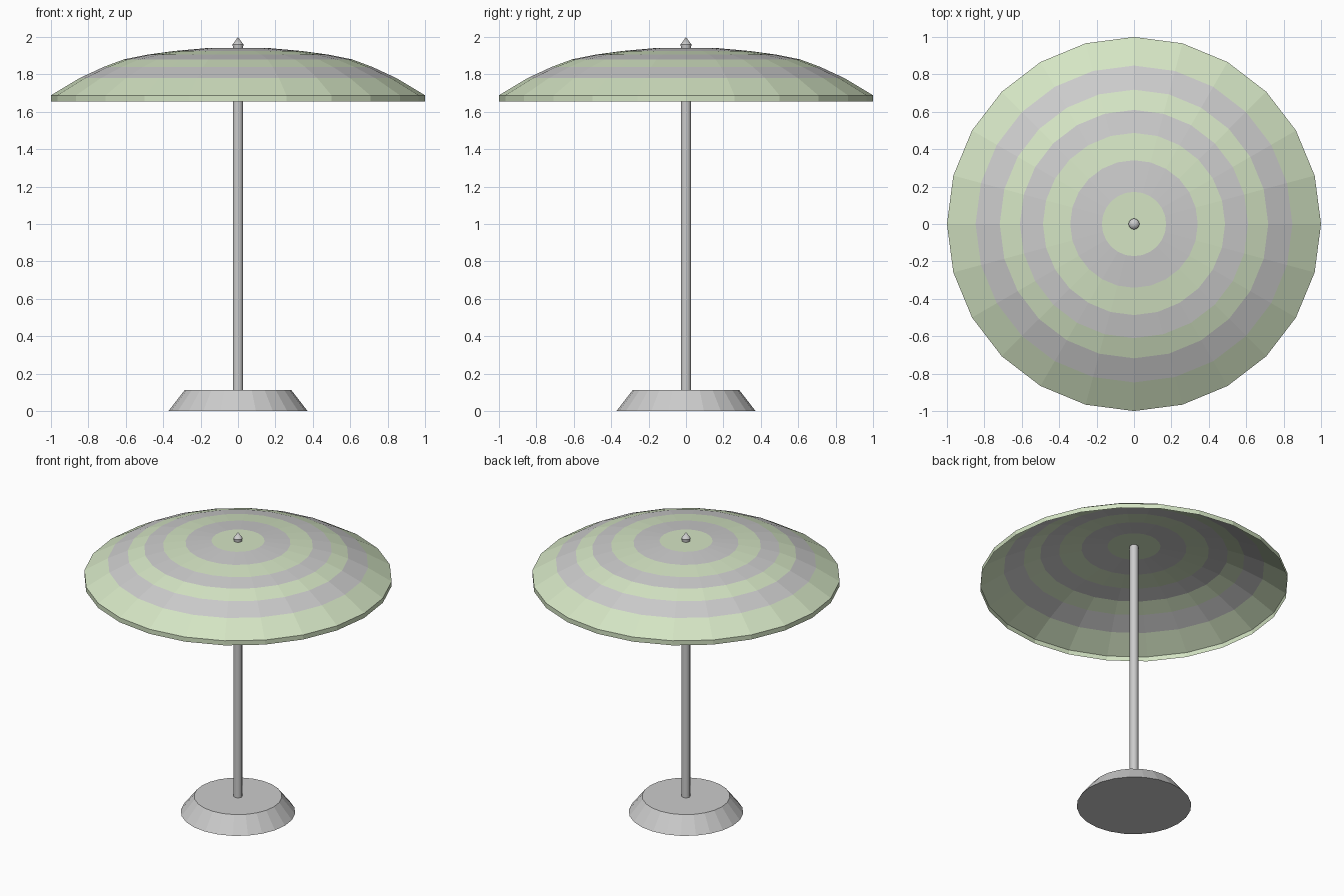
import bpy, bmesh, math

if "Cube" in bpy.data.objects:
    bpy.data.objects.remove(bpy.data.objects["Cube"])


def lathe(name, profile, sides, materials=(), slots=None):
    """Spin a (radius, z) profile around z; radius 0 closes the surface at a point."""
    bm = bmesh.new()
    rings = []
    for r, z in profile:
        count = sides if r > 0 else 1
        rings.append([bm.verts.new((r * math.cos(2 * math.pi * i / sides),
                                    r * math.sin(2 * math.pi * i / sides), z))
                      for i in range(count)])
    for k, (a, b) in enumerate(zip(rings, rings[1:])):
        if len(a) == 1 or len(b) == 1:
            ring = b if len(a) == 1 else a
            tip = a[0] if len(a) == 1 else b[0]
            faces = [bm.faces.new((ring[i], ring[(i + 1) % sides], tip)) for i in range(sides)]
        else:
            faces = [bm.faces.new((a[i], a[(i + 1) % sides], b[(i + 1) % sides], b[i]))
                     for i in range(sides)]
        for f in faces:
            f.material_index = slots[k] if slots else 0
    bmesh.ops.recalc_face_normals(bm, faces=bm.faces)
    mesh = bpy.data.meshes.new(name)
    bm.to_mesh(mesh)
    bm.free()
    for m in materials:
        mesh.materials.append(m)
    obj = bpy.data.objects.new(name, mesh)
    bpy.context.collection.objects.link(obj)
    return obj


green = bpy.data.materials.new("green_fabric")
green.diffuse_color = (0.66, 0.78, 0.55, 1)
green.use_nodes = True
green.node_tree.nodes["Principled BSDF"].inputs["Base Color"].default_value = green.diffuse_color
grey = bpy.data.materials.new("grey_fabric")
grey.diffuse_color = (0.8, 0.8, 0.8, 1)
grey.use_nodes = True
grey.node_tree.nodes["Principled BSDF"].inputs["Base Color"].default_value = grey.diffuse_color

# Striped canopy: thin open sheet with a short vertical skirt
canopy = [(1.0, 1.655), (1.0, 1.688), (0.847, 1.78), (0.718, 1.84), (0.61, 1.88),
          (0.487, 1.905), (0.341, 1.925), (0.172, 1.94), (0, 1.94)]
lathe("canopy", canopy, 24, (green, grey), [0, 0, 1, 0, 1, 0, 1, 0])

# Weighted foot
lathe("base", [(0, 0), (0.372, 0), (0.285, 0.112), (0, 0.112)], 24)

# Pole
pole = lathe("pole", [(0, 0.105), (0.028, 0.105), (0.028, 1.938), (0, 1.938)], 16)

# Pointed cap on top of the canopy
finial = lathe("finial", [(0, 1.935), (0.026, 1.935), (0.029, 1.96), (0, 2.0)], 16)

# Round parts are smooth, the canopy and base stay faceted
for obj in (pole, finial):
    bpy.ops.object.select_all(action='DESELECT')
    obj.select_set(True)
    bpy.context.view_layer.objects.active = obj
    bpy.ops.object.shade_smooth_by_angle(angle=math.radians(30))
